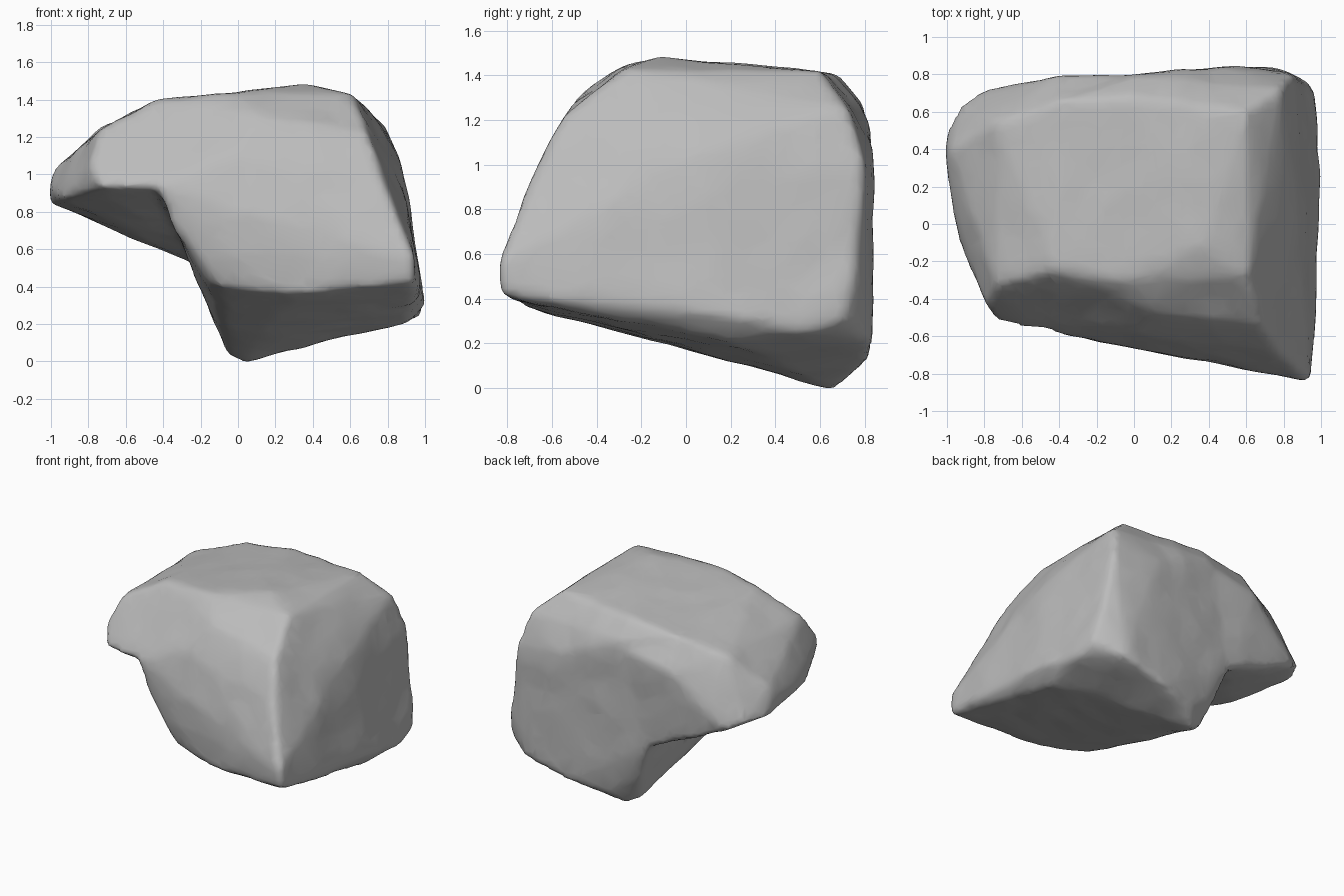
import bpy
import bmesh
from mathutils import Vector, noise

default = bpy.data.objects.get("Cube")
if default:
    bpy.data.objects.remove(default, do_unlink=True)

# Corner points of the upright main block
BLOCK = [
    (-.2, -.61, .56), (-.16, -.56, .42), (-.08, -.61, .38), (.3, -.71, .35),
    (.95, -.84, .41), (.94, -.84, .54), (-.08, -.65, .6), (-.42, -.58, .92),
    (-.35, -.57, .72), (.77, -.69, .95), (.69, -.54, 1.22), (0, -.58, 1.1),
    (.1, -.47, 1.3), (0, -.31, 1.43), (.61, -.27, 1.42), (-.4, -.27, 1.39),
    (.35, -.13, 1.475), (.78, .1, 1.22), (.6, .6, 1.41), (.79, .72, 1.25),
    (0, .68, 1.4), (0, .8, 1.26), (-.4, .66, 1.35), (.87, .05, 1.05),
    (.92, .1, .8), (.85, .8, 1), (.5, .84, 1.05), (1, .15, .32),
    (.98, .56, .24), (.97, .71, .3), (.92, .76, .55), (.76, .84, .2),
    (.9, .2, .2), (.4, .82, .11), (.12, .75, .07), (.03, .66, -.01),
    (-.05, .62, .02), (.05, .05, .17), (.05, .5, .03), (-.12, .72, .25),
    (-.14, .2, .24), (-.22, .76, .5),
]

# Corner points of the overhanging ledge
LEDGE = [
    (-.74, -.53, .92), (-.4, -.58, .92), (-.2, .76, .5), (-.83, .71, .77),
    (-.93, .64, .83), (-1.01, .47, .84), (-.94, -.08, .86), (-1.01, .3, .93),
    (-.98, .4, 1.02), (-.79, -.43, 1.05), (-.73, -.33, 1.23),
    (-.73, .55, 1.24), (-.42, -.25, 1.4), (-.4, .8, 1.14), (-.4, .66, 1.35),
    (0, -.2, 1.42), (0, .8, 1.2), (0, -.5, .9),
]


def add_hull(bm, points):
    """Add a closed convex lump around the given corners."""
    verts = [bm.verts.new(p) for p in points]
    hull = bmesh.ops.convex_hull(bm, input=verts)
    spare = [v for v in hull["geom_interior"] if isinstance(v, bmesh.types.BMVert)]
    bmesh.ops.delete(bm, geom=spare, context="VERTS")


def apply_modifier(obj, kind, **settings):
    mod = obj.modifiers.new(kind.lower(), kind)
    for key, value in settings.items():
        setattr(mod, key, value)
    bpy.ops.object.modifier_apply(modifier=mod.name)


# Rough boulder made of both lumps
mesh = bpy.data.meshes.new("boulder")
bm = bmesh.new()
add_hull(bm, BLOCK)
add_hull(bm, LEDGE)
bmesh.ops.recalc_face_normals(bm, faces=bm.faces)
bm.to_mesh(mesh)
bm.free()
boulder = bpy.data.objects.new("boulder", mesh)
bpy.context.collection.objects.link(boulder)
bpy.ops.object.select_all(action="DESELECT")
boulder.select_set(True)
bpy.context.view_layer.objects.active = boulder

# Fuse the lumps and wear down the edges
apply_modifier(boulder, "REMESH", mode="VOXEL", voxel_size=.03)
apply_modifier(boulder, "SMOOTH", factor=.5, iterations=5)

# Weathered surface: shallow dents and small chips
mesh = boulder.data
offsets = []
for v in mesh.vertices:
    broad = noise.noise(v.co * 2.5)
    chips = noise.noise(v.co * 6 + Vector((3, 1, 7)))
    offsets.append(v.normal * (.006 * broad + .008 * chips))
for v, offset in zip(mesh.vertices, offsets):
    v.co += offset

# Stand the boulder on the ground
ground = min(v.co.z for v in mesh.vertices)
for v in mesh.vertices:
    v.co.z -= ground

# Chiselled, irregular facets
apply_modifier(boulder, "DECIMATE", ratio=.2)

# Plain grey stone
stone = bpy.data.materials.new("grey_stone")
stone.use_nodes = True
colour = (.5, .5, .5, 1)
stone.diffuse_color = colour
for node in stone.node_tree.nodes:
    if node.type == "BSDF_PRINCIPLED":
        node.inputs["Base Color"].default_value = colour
        node.inputs["Roughness"].default_value = .9
boulder.data.materials.clear()
boulder.data.materials.append(stone)
bpy.ops.object.shade_smooth()
